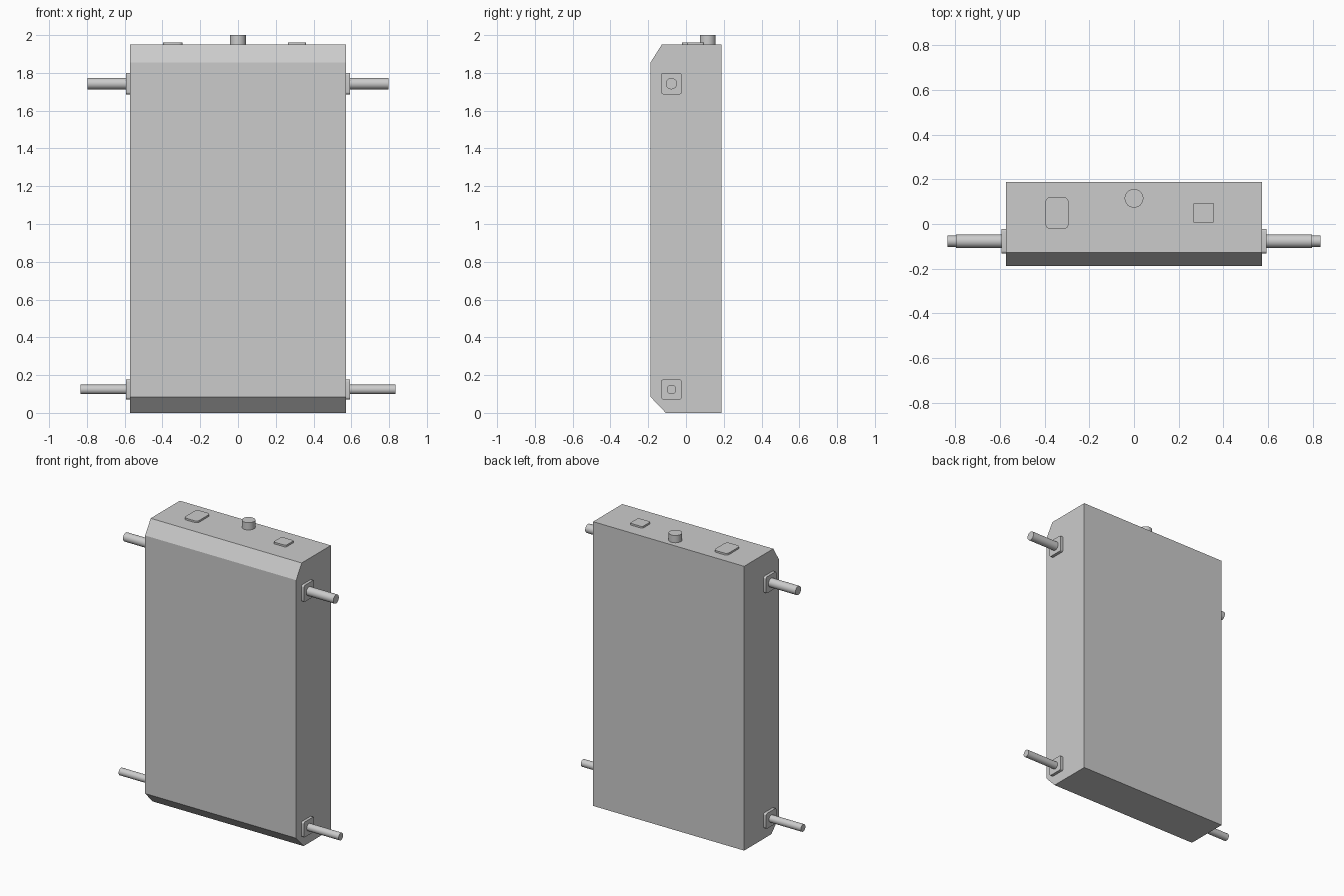
import bpy, bmesh, math
from mathutils import Matrix, Vector

cube = bpy.data.objects.get("Cube")
if cube:
    bpy.data.objects.remove(cube)

grey = bpy.data.materials.new("plain_grey")
grey.use_nodes = True
colour = (0.6, 0.6, 0.6, 1)
grey.diffuse_color = colour
grey.node_tree.nodes["Principled BSDF"].inputs["Base Color"].default_value = colour


def prism(name, outline, matrix, depth, smooth=False):
    """Extrude a closed 2D outline along the local z axis of matrix."""
    bm = bmesh.new()
    face = bm.faces.new([bm.verts.new((u, v, 0)) for u, v in outline])
    top = bmesh.ops.extrude_face_region(bm, geom=[face])["geom"]
    bmesh.ops.translate(bm, vec=(0, 0, depth),
                        verts=[e for e in top if isinstance(e, bmesh.types.BMVert)])
    bm.transform(matrix)
    bmesh.ops.recalc_face_normals(bm, faces=bm.faces)
    mesh = bpy.data.meshes.new(name)
    bm.to_mesh(mesh)
    bm.free()
    mesh.materials.append(grey)
    obj = bpy.data.objects.new(name, mesh)
    bpy.context.collection.objects.link(obj)
    if smooth:
        bpy.ops.object.select_all(action="DESELECT")
        obj.select_set(True)
        bpy.context.view_layer.objects.active = obj
        bpy.ops.object.shade_smooth_by_angle(angle=math.radians(35))
    return obj


def circle(radius, sides=32):
    return [(radius * math.cos(math.tau * i / sides), radius * math.sin(math.tau * i / sides))
            for i in range(sides)]


def rounded_rect(width, height, radius, steps=5):
    points = []
    for corner, (sx, sy) in enumerate([(1, 1), (-1, 1), (-1, -1), (1, -1)]):
        for i in range(steps + 1):
            a = math.pi / 2 * (corner + i / steps)
            points.append((sx * (width / 2 - radius) + radius * math.cos(a),
                           sy * (height / 2 - radius) + radius * math.sin(a)))
    return points


def sideways(x, y, z, side):
    """Frame whose local x, y, z run along world y, z and outward x."""
    axes = Matrix(((0, 0, side), (1, 0, 0), (0, 1, 0)))
    return Matrix.Translation((x, y, z)) @ axes.to_4x4()


HALF_W, HALF_D, TOP = 0.573, 0.188, 1.95

# Chamfered slab body
profile = [(HALF_D, 0), (HALF_D, TOP), (-0.128, TOP), (-HALF_D, 1.855),
           (-HALF_D, 0.085), (-0.107, 0)]
prism("body", profile, sideways(-HALF_W, 0, 0, 1), HALF_W * 2)

# Side pins with their mounting plates
for label, z, plate, radius, reach in [("upper", 1.743, 0.113, 0.03, 0.798),
                                       ("lower", 0.124, 0.105, 0.025, 0.835)]:
    for word, side in [("left", 1), ("right", -1)]:
        frame = sideways(side * HALF_W, -0.077, z, side)
        prism(f"{label}_{word}_plate", rounded_rect(0.11, plate, 0.012), frame, 0.02, True)
        prism(f"{label}_{word}_pin", circle(radius), frame, reach - HALF_W, True)

# Top knob and pads
prism("top_knob", circle(0.042), Matrix.Translation((0, 0.115, TOP)), 2 - TOP, True)
prism("top_right_pad", rounded_rect(0.104, 0.142, 0.022),
      Matrix.Translation((-0.345, 0.049, TOP)), 0.012, True)
prism("top_left_pad", rounded_rect(0.095, 0.09, 0.01),
      Matrix.Translation((0.312, 0.05, TOP)), 0.012, True)
